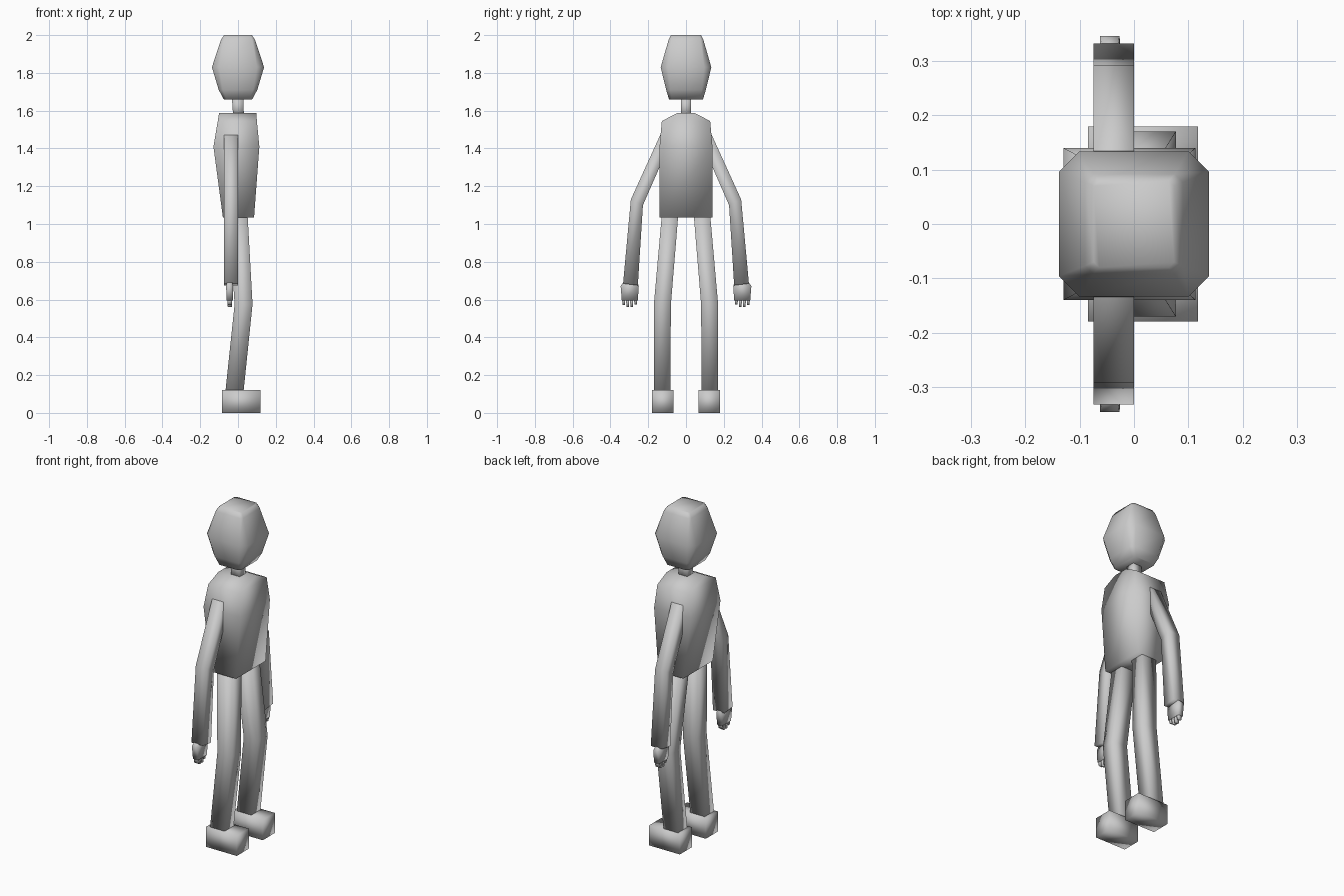
import bpy, bmesh

if "Cube" in bpy.data.objects:
    bpy.data.objects.remove(bpy.data.objects["Cube"])


def loft(name, rings):
    """Skin a stack of equal-sized point rings and cap both ends."""
    bm = bmesh.new()
    rows = [[bm.verts.new(p) for p in ring] for ring in rings]
    n = len(rows[0])
    for a, b in zip(rows, rows[1:]):
        for i in range(n):
            j = (i + 1) % n
            bm.faces.new((a[i], a[j], b[j], b[i]))
    bm.faces.new(rows[0])
    bm.faces.new(rows[-1])
    bmesh.ops.recalc_face_normals(bm, faces=bm.faces)
    me = bpy.data.meshes.new(name)
    bm.to_mesh(me)
    bm.free()
    for p in me.polygons:
        p.use_smooth = True
    ob = bpy.data.objects.new(name, me)
    bpy.context.collection.objects.link(ob)
    return ob


def rect(x0, x1, y0, y1, z):
    return [(x0, y0, z), (x1, y0, z), (x1, y1, z), (x0, y1, z)]


def octagon(x, y, c, z):
    """Rectangle of half sizes x, y with corners cut by c."""
    return [(x, y - c, z), (x - c, y, z), (c - x, y, z), (-x, y - c, z),
            (-x, c - y, z), (c - x, -y, z), (x - c, -y, z), (x, c - y, z)]


def pair(name, make):
    """Build a limb part on both sides (mirrored in y)."""
    for side, s in (("left", 1), ("right", -1)):
        loft(side + "_" + name, [[(x, s * y, z) for x, y, z in r] for r in make])


# head: faceted block, widest at the middle
loft("head", [
    octagon(0.075, 0.09, 0.015, 1.66),
    octagon(0.102, 0.105, 0.022, 1.71),
    octagon(0.138, 0.134, 0.038, 1.83),
    octagon(0.09, 0.092, 0.015, 1.975),
    octagon(0.074, 0.08, 0.01, 2.0)])

# neck
loft("neck", [rect(-0.025, 0.032, -0.027, 0.027, 1.56),
              rect(-0.033, 0.027, -0.027, 0.027, 1.68)])

# torso: box with sloping shoulders
loft("torso", [
    rect(-0.08, 0.085, -0.14, 0.14, 1.035),
    rect(-0.13, 0.113, -0.14, 0.14, 1.41),
    rect(-0.107, 0.10, -0.128, 0.128, 1.545),
    rect(-0.10, 0.097, -0.045, 0.045, 1.588)])


# arms: square tube with a bent elbow, section tilted in the y-z plane
def arm_ring(yi, zi, yo, zo):
    return [(-0.075, yi, zi), (0, yi, zi), (0, yo, zo), (-0.075, yo, zo)]


pair("arm", [arm_ring(0.07, 1.46, 0.137, 1.47),
             arm_ring(0.228, 1.10, 0.292, 1.13),
             arm_ring(0.255, 0.675, 0.333, 0.685)])

# hands: palm plus four fingers
pair("palm", [rect(-0.055, -0.03, 0.262, 0.325, 0.70),
              rect(-0.063, -0.027, 0.25, 0.346, 0.672),
              rect(-0.06, -0.026, 0.255, 0.34, 0.595)])
for i, tip in enumerate((0.575, 0.56, 0.56, 0.572)):
    y = 0.258 + i * 0.021
    pair("finger_%d" % (i + 1), [rect(-0.057, -0.03, y, y + 0.018, 0.61),
                                 rect(-0.054, -0.033, y + 0.002, y + 0.015, tip)])

# legs: square tube bent forward at the knee
pair("leg", [rect(-0.05, 0.05, 0.04, 0.127, 1.06),
             rect(-0.018, 0.077, 0.08, 0.17, 0.575),
             rect(-0.068, 0.028, 0.083, 0.17, 0.10)])

# feet
pair("foot", [rect(-0.085, 0.118, 0.066, 0.18, 0.0),
              rect(-0.085, 0.118, 0.066, 0.18, 0.12)])
